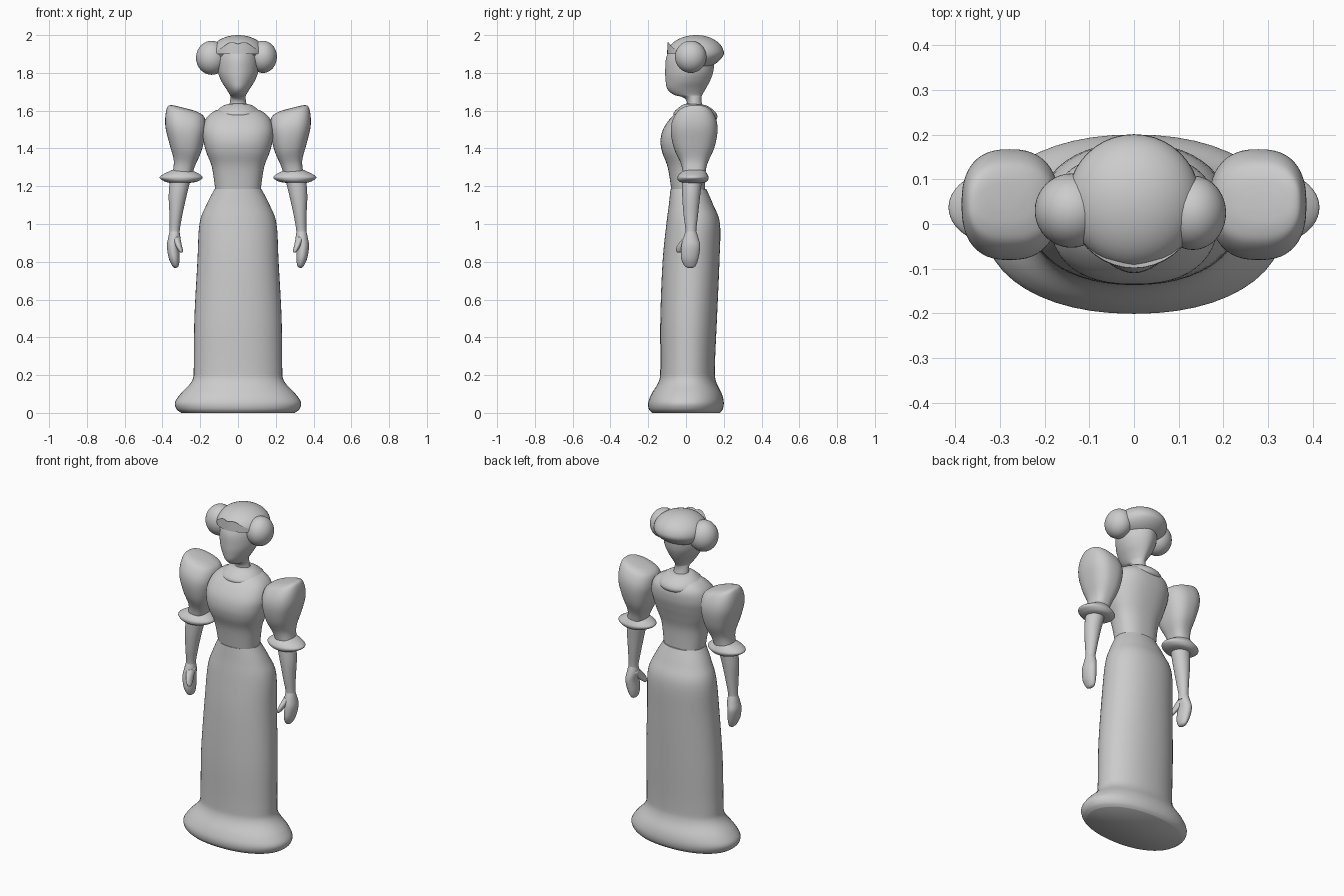
import bpy, bmesh, math
from mathutils import Vector

if "Cube" in bpy.data.objects:
    bpy.data.objects.remove(bpy.data.objects["Cube"], do_unlink=True)

grey = bpy.data.materials.new("plain grey")
grey.use_nodes = True
grey.diffuse_color = (0.6, 0.6, 0.6, 1)
grey.node_tree.nodes["Principled BSDF"].inputs["Base Color"].default_value = (0.6, 0.6, 0.6, 1)


def finish(name, bm):
    bmesh.ops.recalc_face_normals(bm, faces=bm.faces)
    mesh = bpy.data.meshes.new(name)
    bm.to_mesh(mesh)
    bm.free()
    obj = bpy.data.objects.new(name, mesh)
    bpy.context.collection.objects.link(obj)
    mesh.materials.append(grey)
    bpy.ops.object.select_all(action='DESELECT')
    bpy.context.view_layer.objects.active = obj
    obj.select_set(True)
    bpy.ops.object.shade_smooth_by_angle(angle=math.radians(50))
    return obj


def spline(rows, steps):
    """Catmull-Rom curve through rows of numbers."""
    out = []
    for i in range(len(rows) - 1):
        a, b, c, d = (rows[max(0, min(len(rows) - 1, i + k))] for k in (-1, 0, 1, 2))
        for s in range(steps):
            t = s / steps
            out.append([0.5 * (2 * q + (r - p) * t + (2 * p - 5 * q + 4 * r - u) * t * t
                               + (3 * q - p - 3 * r + u) * t ** 3)
                        for p, q, r, u in zip(a, b, c, d)])
    return out + [list(rows[-1])]


def loft(name, rows, side=1, power=2.0, lean=0.0, tilt=0.0, steps=5, count=48):
    """Rows: height, x from, x to, y from, y to. Lean and tilt slope the rings."""
    bm = bmesh.new()
    rings = []
    for z, x0, x1, y0, y1 in spline(rows, steps):
        ring = []
        for i in range(count):
            a = 2 * math.pi * i / count
            c, s = math.cos(a), math.sin(a)
            dx = math.copysign(abs(c) ** (2 / power), c) * (x1 - x0) / 2
            dy = math.copysign(abs(s) ** (2 / power), s) * (y1 - y0) / 2
            ring.append(bm.verts.new((side * ((x0 + x1) / 2 + dx), (y0 + y1) / 2 + dy,
                                      z + lean * dx + tilt * dy)))
        rings.append(ring)
    for lo, hi in zip(rings, rings[1:]):
        for i in range(count):
            j = (i + 1) % count
            bm.faces.new((lo[i], lo[j], hi[j], hi[i]))
    bm.faces.new(rings[0])
    bm.faces.new(rings[-1])
    return finish(name, bm)


def round_part(name, center, radii, shape=None):
    bm = bmesh.new()
    bmesh.ops.create_uvsphere(bm, u_segments=40, v_segments=24, radius=1)
    for v in bm.verts:
        if shape:
            shape(v.co)
        v.co = Vector(p * r + c for p, r, c in zip(v.co, radii, center))
    return finish(name, bm)


def sym(z, rx, y0, y1):
    return (z, -rx, rx, y0, y1)


# Long skirt with a flared hem
loft("skirt", [sym(0, .30, -.18, .18), sym(.02, .325, -.197, .195), sym(.055, .334, -.2, .2),
               sym(.1, .305, -.183, .19), sym(.17, .243, -.143, .158), sym(.25, .234, -.136, .153),
               sym(.5, .231, -.136, .164), sym(.8, .215, -.124, .177), sym(1.0, .204, -.104, .18),
               sym(1.1, .168, -.091, .145), sym(1.185, .124, -.082, .108)], power=2.15)

# Fitted bodice
loft("bodice", [sym(1.18, .12, -.077, .1), sym(1.3, .138, -.097, .105),
                sym(1.38, .168, -.126, .125), sym(1.44, .183, -.135, .143),
                sym(1.5, .188, -.122, .157), sym(1.56, .168, -.082, .155),
                sym(1.6, .12, -.035, .125), sym(1.615, .05, .01, .08)], power=2.4)

# Round collar
loft("collar", [sym(1.552, .09, -.04, .14), sym(1.56, .117, -.062, .16),
                sym(1.58, .125, -.066, .166), sym(1.605, .107, -.045, .15),
                sym(1.63, .07, -.012, .11), sym(1.636, .03, .015, .07)], tilt=-.06)

# Head and neck
loft("head", [sym(1.6, .05, 0, .095), sym(1.645, .043, .005, .083), sym(1.67, .04, -.015, .082),
              sym(1.685, .044, -.066, .087), sym(1.715, .062, -.099, .104),
              sym(1.76, .09, -.108, .128), sym(1.81, .107, -.11, .145),
              sym(1.88, .107, -.105, .15), sym(1.95, .09, -.075, .14)], power=1.85)


# Hair cap with a wavy front hairline
def hairline(p):
    if p.z < 0:
        p.z *= .85
        front = max(0, -p.y - .2)
        p.z += front * (1.0 - .75 * abs(abs(p.x) - .25))
        p.y += max(0, p.y) * p.z * .25

    if p.y < 0 and p.z > -.2:
        p.y *= 1.06


round_part("hair", (0, .055, 1.9), (.148, .146, .1), hairline)

# Side buns
round_part("left_bun", (.132, .025, 1.885), (.074, .083, .085))
round_part("right_bun", (-.14, .03, 1.88), (.082, .083, .09))

# Sleeves, cuffs, forearms and hands, mirrored
for label, side in (("left", 1), ("right", -1)):
    loft(label + "_sleeve", [(1.25, .25, .348, -.015, .1), (1.32, .228, .34, -.027, .113),
                             (1.4, .196, .362, -.063, .148), (1.48, .176, .383, -.08, .166),
                             (1.54, .168, .385, -.074, .163), (1.59, .178, .376, -.045, .14),
                             (1.61, .21, .36, -.01, .11), (1.616, .25, .33, .03, .07)],
         side, power=2.5, lean=.25)
    loft(label + "_cuff", [(1.217, .26, .36, -.01, .09), (1.225, .215, .388, -.037, .11),
                           (1.245, .187, .415, -.046, .12), (1.265, .205, .393, -.035, .112),
                           (1.285, .245, .35, -.01, .1)], side)
    loft(label + "_forearm", [(.925, .302, .368, -.012, .06), (.96, .309, .362, -.002, .054),
                              (1.05, .294, .363, -.013, .064), (1.15, .272, .367, -.02, .075),
                              (1.24, .25, .36, -.02, .085)], side)
    loft(label + "_hand", [(.768, .325, .338, .01, .035), (.78, .314, .349, -.01, .052),
                           (.82, .309, .367, -.026, .066), (.88, .312, .376, -.025, .075),
                           (.925, .306, .37, -.015, .066), (.965, .31, .361, 0, .053)], side)
    loft(label + "_thumb", [(.848, .295, .303, -.045, -.03), (.858, .291, .315, -.052, -.015),
                            (.885, .297, .33, -.047, .015), (.93, .306, .35, -.012, .045)], side)
